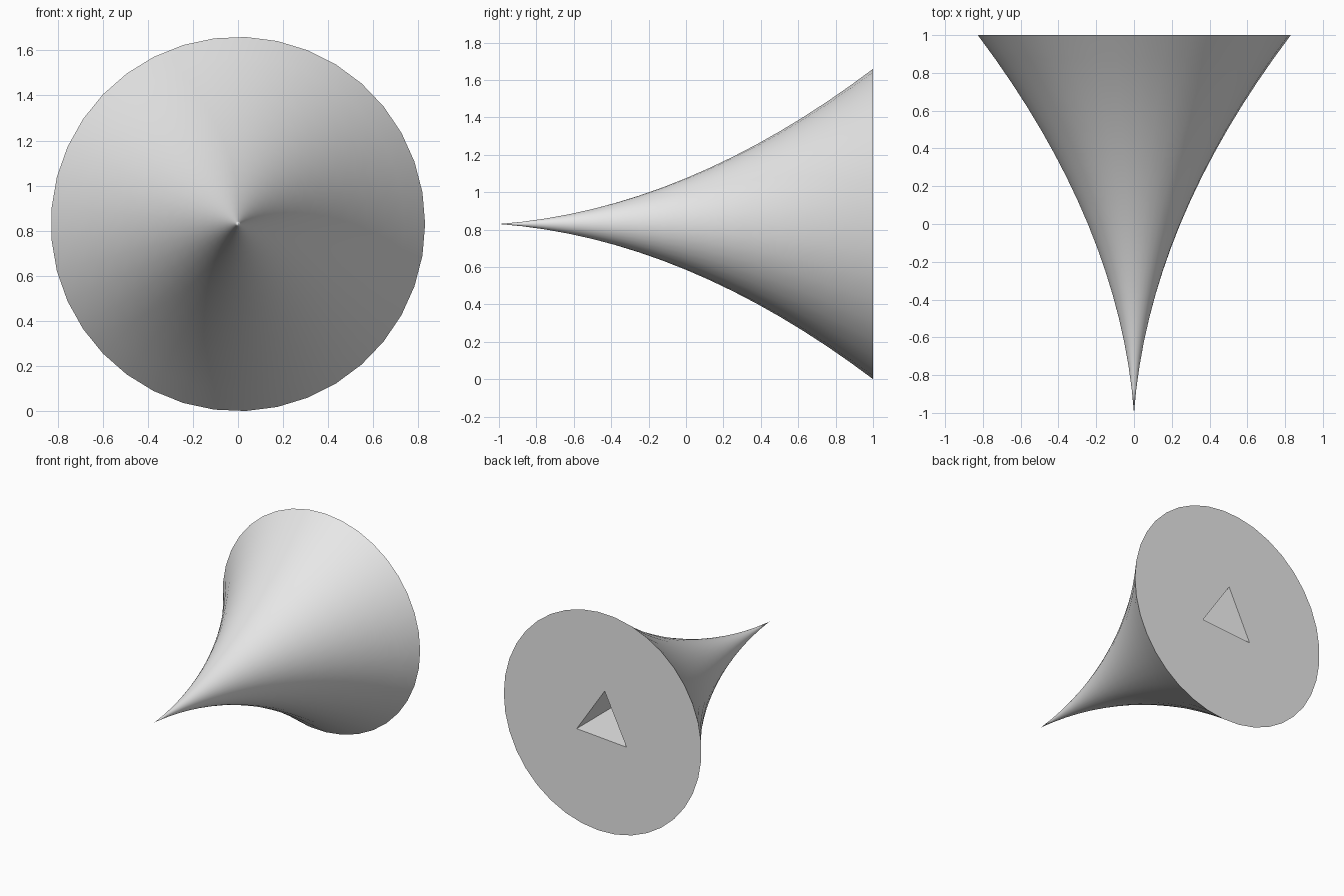
import bpy
import bmesh
from math import cos, sin, pi, radians

cube = bpy.data.objects.get("Cube")
if cube:
    bpy.data.objects.remove(cube, do_unlink=True)

SIDES = 37
RINGS = 16
AXIS_Z = 0.83
SOCKET_DEPTH = 0.9

grey = bpy.data.materials.new("plain grey")
grey.use_nodes = True
colour = (0.8, 0.8, 0.8, 1)
grey.diffuse_color = colour
grey.node_tree.nodes["Principled BSDF"].inputs["Base Color"].default_value = colour


def ring(bm, y, radius, sides, turn=0.0):
    """Regular polygon of vertices around the horn's axis."""
    angles = [turn + 2 * pi * k / sides for k in range(sides)]
    return [bm.verts.new((radius * cos(a), y, AXIS_Z + radius * sin(a))) for a in angles]


def bridge(bm, a, b):
    """Quads between two rings of equal size."""
    n = len(a)
    for i in range(n):
        j = (i + 1) % n
        bm.faces.new((a[i], a[j], b[j], b[i]))


def loop_edges(bm, loop):
    return [bm.edges.get((loop[i - 1], loop[i])) for i in range(len(loop))]


bm = bmesh.new()

# Flared outer skin, from the pointed front to the wide rim
tip = bm.verts.new((0, -1, AXIS_Z))
rings = []
for k in range(1, RINGS + 1):
    t = k / RINGS
    rings.append(ring(bm, 2 * t - 1, 0.15 * t + 0.68 * t * t, SIDES))
for i in range(SIDES):
    bm.faces.new((tip, rings[0][i], rings[0][(i + 1) % SIDES]))
for a, b in zip(rings, rings[1:]):
    bridge(bm, a, b)

# Triangular socket sunk into the back
mouth = ring(bm, 1, 0.242, 3, radians(94))
floor = ring(bm, 1 - SOCKET_DEPTH, 0.242, 3, radians(94))
bridge(bm, mouth, floor)
bm.faces.new(floor)

# Flat back around the socket
bmesh.ops.triangle_fill(
    bm, use_beauty=True, normal=(0, 1, 0),
    edges=loop_edges(bm, rings[-1]) + loop_edges(bm, mouth))
bmesh.ops.recalc_face_normals(bm, faces=bm.faces[:])

mesh = bpy.data.meshes.new("flared_horn")
bm.to_mesh(mesh)
bm.free()
mesh.materials.append(grey)
horn = bpy.data.objects.new("flared_horn", mesh)
bpy.context.collection.objects.link(horn)

# Smooth skin with crisp rim and socket edges
bpy.ops.object.select_all(action='DESELECT')
horn.select_set(True)
bpy.context.view_layer.objects.active = horn
bpy.ops.object.shade_smooth_by_angle(angle=radians(30))
